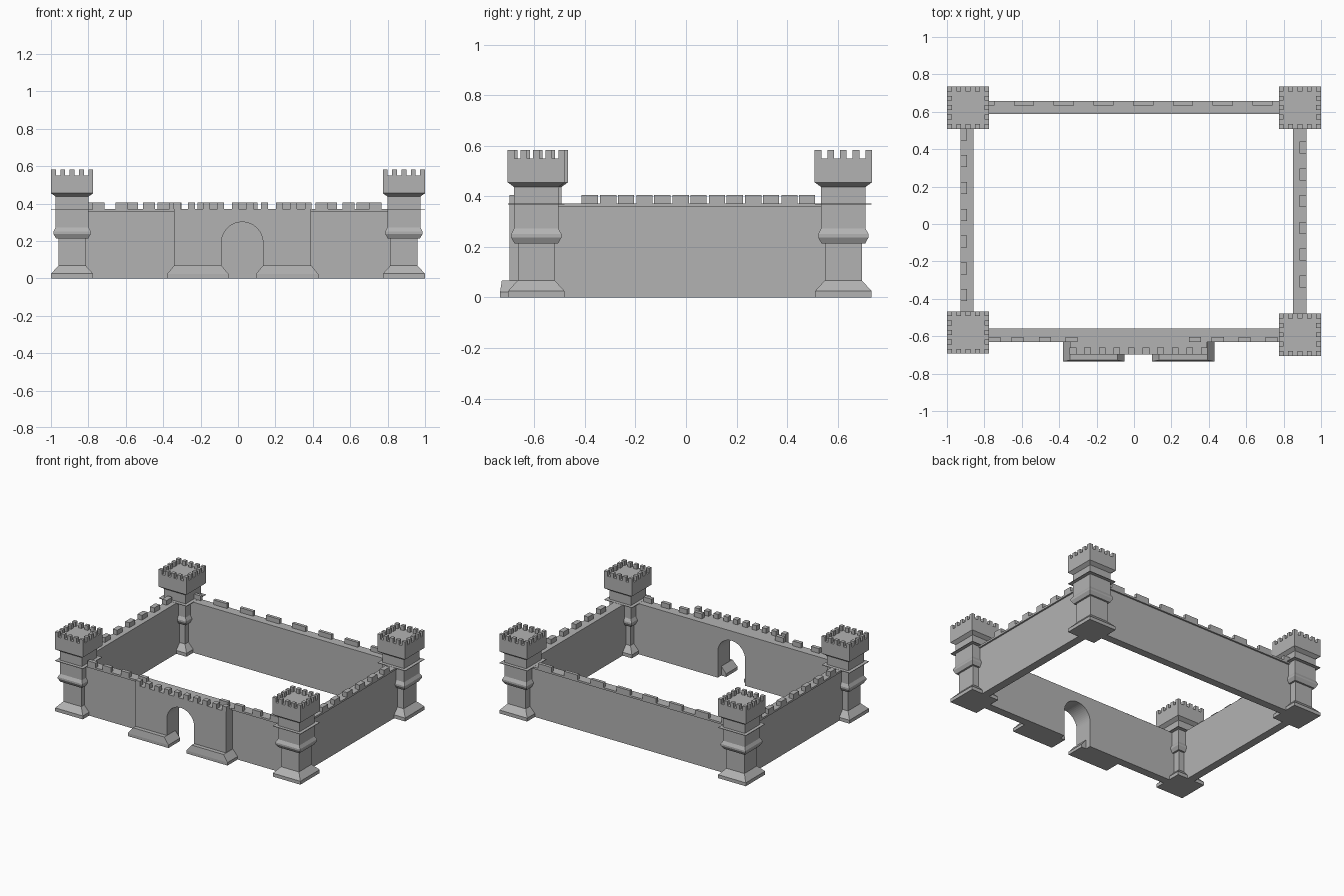
import bpy, bmesh, math

if "Cube" in bpy.data.objects:
    bpy.data.objects.remove(bpy.data.objects["Cube"])

stone = bpy.data.materials.new("grey stone")
stone.diffuse_color = (0.45, 0.45, 0.45, 1)
stone.use_nodes = True
stone.node_tree.nodes["Principled BSDF"].inputs["Base Color"].default_value = stone.diffuse_color


def finish(bm, name):
    bmesh.ops.recalc_face_normals(bm, faces=bm.faces)
    me = bpy.data.meshes.new(name)
    bm.to_mesh(me)
    bm.free()
    me.materials.append(stone)
    ob = bpy.data.objects.new(name, me)
    bpy.context.collection.objects.link(ob)
    return ob


def add_rings(bm, rings):
    """Stack rectangles (x0, x1, y0, y1, z) into a closed solid."""
    loops = [[bm.verts.new(p) for p in ((x0, y0, z), (x1, y0, z), (x1, y1, z), (x0, y1, z))]
             for x0, x1, y0, y1, z in rings]
    for a, b in zip(loops, loops[1:]):
        for i in range(4):
            j = (i + 1) % 4
            bm.faces.new((a[i], a[j], b[j], b[i]))
    bm.faces.new(loops[0][::-1])
    bm.faces.new(loops[-1])


def add_box(bm, x0, x1, y0, y1, z0, z1):
    add_rings(bm, [(x0, x1, y0, y1, z0), (x0, x1, y0, y1, z1)])


def boxes(name, items):
    bm = bmesh.new()
    for it in items:
        add_box(bm, *it)
    return finish(bm, name)


def arched_wall(name, x0, x1, y0, y1, h):
    """Wall with a round-headed gate opening down to the ground."""
    cx, r, spring = 0.0225, 0.111, 0.19
    pts = [(x0, 0), (cx - r, 0)]
    pts += [(cx - r * math.cos(math.pi * i / 28), spring + r * math.sin(math.pi * i / 28))
            for i in range(29)]
    pts += [(cx + r, 0), (x1, 0), (x1, h), (x0, h)]
    bm = bmesh.new()
    f = bm.faces.new([bm.verts.new((x, y0, z)) for x, z in pts])
    ext = bmesh.ops.extrude_face_region(bm, geom=[f], use_keep_orig=True)
    for v in ext["geom"]:
        if isinstance(v, bmesh.types.BMVert):
            v.co.y = y1
    return finish(bm, name)


# corner towers: square profile as (half width, height)
PROFILE = [(.112, 0), (.112, .025), (.073, .068), (.073, .213), (.086, .213), (.1, .238),
           (.1, .25), (.088, .272), (.088, .437), (.113, .455), (.113, .55)]
TOWERS = {"front_left": (-.887, -.58), "front_right": (.887, -.592),
          "back_left": (-.887, .622), "back_right": (.887, .622)}
H, W = .113, .026
for key, (cx, cy) in TOWERS.items():
    bm = bmesh.new()
    add_rings(bm, [(cx - r, cx + r, cy - r, cy + r, z) for r, z in PROFILE])
    finish(bm, "tower_" + key)
    boxes("tower_band_" + key, [(cx - .112, cx + .112, cy - .112, cy + .112, .368, .372)])
    step = (2 * H - W) / 4
    boxes("tower_merlons_" + key,
          [(cx - H + i * step, cx - H + i * step + W, cy - H + j * step, cy - H + j * step + W, .55, .583)
           for i in range(5) for j in range(5) if i in (0, 4) or j in (0, 4)])

# curtain walls: body, with a thin walkway slab overhanging outwards
B, T, M = .357, .371, .406
boxes("back_wall", [(-.86, .86, .588, .645, 0, B)])
boxes("back_walkway", [(-.86, .86, .588, .657, B, T)])
boxes("left_wall", [(-.916, -.858, -.56, .6, 0, B)])
boxes("left_walkway", [(-.928, -.858, -.56, .6, B, T)])
boxes("right_wall", [(.85, .91, -.57, .6, 0, B)])
boxes("right_walkway", [(.85, .922, -.57, .6, B, T)])
arched_wall("front_wall", -.86, .86, -.619, -.559, B)
boxes("front_walkway", [(-.86, .86, -.631, -.559, B, T)])

# curtain wall merlons
boxes("back_merlons", [(c - .054, c + .054, .634, .657, T, M)
                       for c in (-.588 + .2125 * i for i in range(-1, 7))])
boxes("left_merlons", [(-.928, -.892, c - .032, c + .032, T, M)
                       for c in (.479 - .1433 * i for i in range(7))])
boxes("right_merlons", [(.886, .922, c - .032, c + .032, T, M)
                        for c in (.409 - .1433 * i for i in range(6))])
boxes("front_merlons", [(c - .033, c + .033, -.631, -.604, T, M)
                        for c in (-.746, -.623, -.476, -.334, .326, .447, .591, .735)])

# gatehouse projecting from the front wall
arched_wall("gatehouse", -.342, .39, -.698, -.615, T)
boxes("gatehouse_merlons", [(c - .018, c + .018, -.698, -.661, T, M)
                            for c in (-.326 + .078 * i for i in range(10))])

# sloped plinths on both sides of the gate
for side, x0, x1 in (("left", -.38, -.05), ("right", .095, .43)):
    bm = bmesh.new()
    add_rings(bm, [(x0, x1, -.735, -.6, 0), (x0, x1, -.735, -.6, .022),
                   (x0 + .038, x1 - .038, -.728, -.6, .068)])
    finish(bm, "gate_plinth_" + side)
